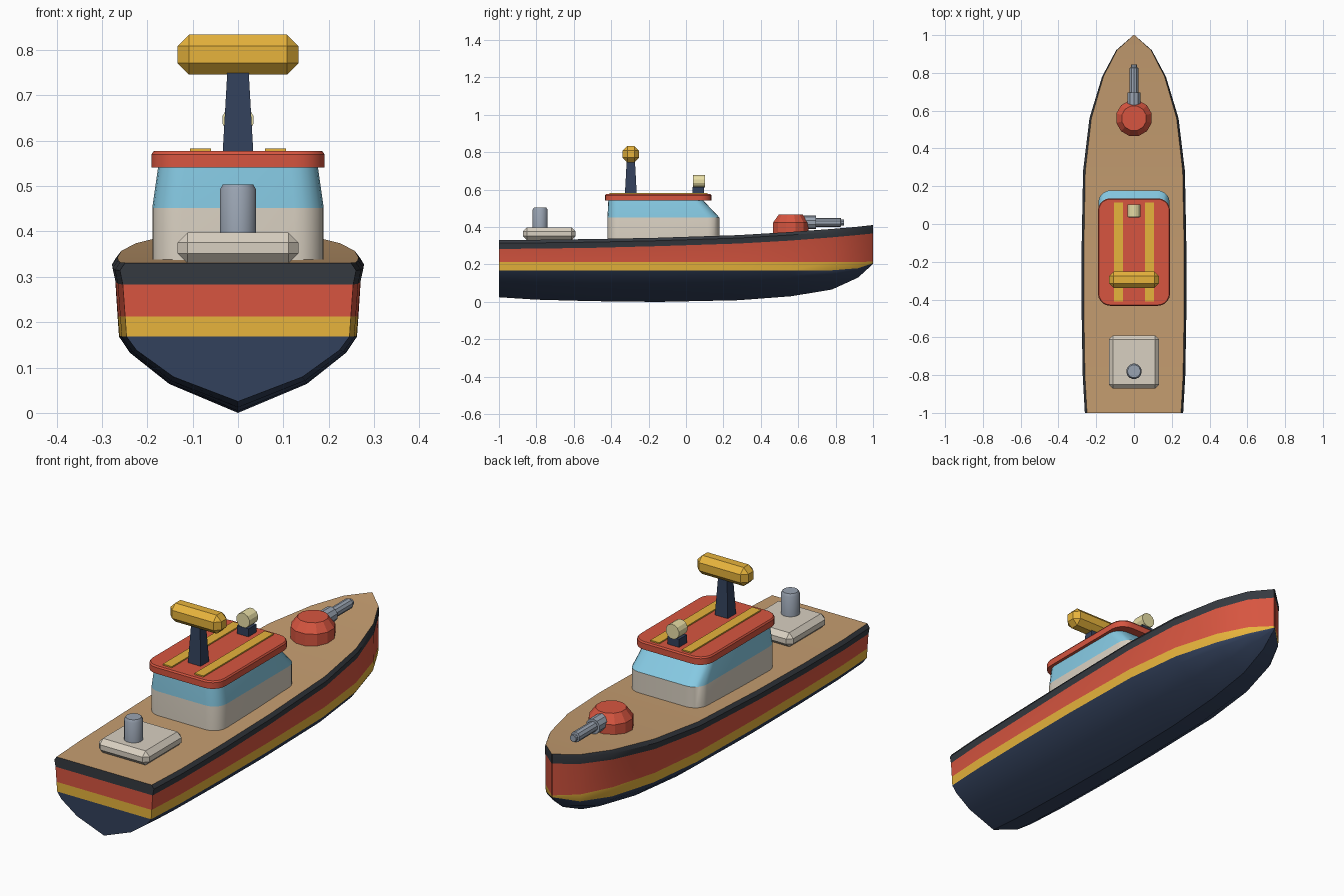
import bpy, bmesh, math
from mathutils import Matrix

if "Cube" in bpy.data.objects:
    bpy.data.objects.remove(bpy.data.objects["Cube"])


def material(name, rgb):
    m = bpy.data.materials.new(name)
    m.diffuse_color = [(c / 255) ** 2.2 for c in rgb] + [1]
    m.use_nodes = True
    m.node_tree.nodes["Principled BSDF"].inputs["Base Color"].default_value = m.diffuse_color
    return m


RED = material("red", (214, 86, 66))
YELLOW = material("yellow", (230, 178, 62))
NAVY = material("navy", (54, 67, 92))
BLACK = material("black", (56, 60, 66))
WOOD = material("wood", (196, 156, 112))
BEIGE = material("beige", (216, 207, 192))
BLUE = material("blue", (134, 202, 228))
CREAM = material("cream", (232, 222, 165))
STEEL = material("steel", (152, 162, 176))


def finish(name, bm, mats, smooth=None):
    bmesh.ops.recalc_face_normals(bm, faces=bm.faces)
    me = bpy.data.meshes.new(name)
    bm.to_mesh(me)
    bm.free()
    for m in mats:
        me.materials.append(m)
    ob = bpy.data.objects.new(name, me)
    bpy.context.collection.objects.link(ob)
    if smooth:
        me.shade_smooth()
        me.set_sharp_from_angle(angle=math.radians(smooth))
    return ob


def skin(bm, rings):
    """Join rings of points with quads; returns vertex rings and face strips."""
    vs = [[bm.verts.new(p) for p in r] for r in rings]
    n = len(vs[0])
    strips = [[bm.faces.new((a[i], a[(i + 1) % n], b[(i + 1) % n], b[i]))
               for i in range(n)] for a, b in zip(vs, vs[1:])]
    return vs, strips


def box(name, x, y, z, mat, bevel=0.0, taper=1.0):
    """Box from (min, max) ranges, with optional chamfer and narrower top."""
    bm = bmesh.new()
    bmesh.ops.create_cube(bm, size=1)
    for v in bm.verts:
        t = taper if v.co.z > 0 else 1
        v.co = [(r[0] + r[1]) / 2 + c * k * (r[1] - r[0])
                for r, c, k in zip((x, y, z), v.co, (t, t, 1))]
    if bevel:
        bmesh.ops.bevel(bm, geom=bm.edges[:], offset=bevel, segments=1, affect='EDGES')
    return finish(name, bm, [mat])


def lathe(name, profile, sides, loc, mat, along_y=False, smooth=None):
    """Closed solid of revolution from (radius, height) points."""
    bm = bmesh.new()
    rings = [[(r * math.cos(a), r * math.sin(a), h)
              for a in (2 * math.pi * (i + .5) / sides for i in range(sides))]
             for r, h in profile]
    vs, _ = skin(bm, rings)
    bm.faces.new(vs[0])
    bm.faces.new(vs[-1])
    m = Matrix.Translation(loc)
    if along_y:
        m = m @ Matrix.Rotation(-math.pi / 2, 4, 'X')
    bmesh.ops.transform(bm, matrix=m, verts=bm.verts)
    return finish(name, bm, [mat], smooth)


def rounded_loft(name, levels, mats):
    """Stack of rounded rectangles: (half width, y min, y max, radius, z)."""
    bm = bmesh.new()
    rings = []
    for w, y0, y1, r, z in levels:
        ring = []
        for k, (cx, cy) in enumerate(((w - r, y1 - r), (r - w, y1 - r),
                                      (r - w, y0 + r), (w - r, y0 + r))):
            for j in range(6):
                a = math.pi / 2 * (k + j / 5)
                ring.append((cx + r * math.cos(a), cy + r * math.sin(a), z))
        rings.append(ring)
    vs, strips = skin(bm, rings)
    for i, s in enumerate(strips):
        for f in s:
            f.material_index = min(i, len(mats) - 1)
    bm.faces.new(vs[0])
    bm.faces.new(vs[-1]).material_index = len(mats) - 1
    return finish(name, bm, mats, 30)


# Hull: y, half width, keel z, navy top, yellow top, red top, deck edge
stations = [
    (-1.0, .254, .025, .168, .213, .283, .331),
    (-.8, .265, .012, .168, .213, .285, .332),
    (-.5, .270, .004, .168, .213, .289, .336),
    (-.15, .271, .000, .168, .213, .298, .343),
    (.28, .263, .009, .168, .213, .312, .357),
    (.56, .230, .030, .168, .213, .328, .374),
    (.78, .165, .066, .169, .213, .345, .390),
    (.92, .092, .130, .180, .213, .358, .402),
    (1.0, .003, .203, .207, .216, .366, .411)]
bm = bmesh.new()
rings = []
for y, w, k, nav, yel, red, top in stations:
    half = [(0, k), (.56 * w, k + .38 * (nav - k)), (.88 * w, k + .79 * (nav - k)),
            (.968 * w, nav), (.98 * w, yel), (w, red),
            (1.025 * w, red + .65 * (top - red)), (.98 * w, top)]
    rings.append([(x, y, z) for x, z in half] + [(-x, y, z) for x, z in half[:0:-1]])
vs, strips = skin(bm, rings)
band = [0, 0, 0, 1, 2, 3, 3]
colours = band + [4] + band[::-1]
for s in strips:
    for f, c in zip(s, colours):
        f.material_index = c
# Banded transom and stem caps
for ring in (vs[0], vs[-1]):
    bm.faces.new((ring[0], ring[1], ring[-1]))
    for i in range(1, 7):
        f = bm.faces.new((ring[i], ring[i + 1], ring[-i - 1], ring[-i]))
        f.material_index = band[i]
finish("hull", bm, [NAVY, YELLOW, RED, BLACK, WOOD], 30)

# Cabin with sloped window band, and overhanging roof
rounded_loft("cabin", [(.189, -.42, .178, .065, .325), (.189, -.42, .178, .065, .452),
                       (.175, -.415, .085, .06, .55)], [BEIGE, BLUE])
rounded_loft("cabin_roof", [(.191, -.433, .136, .065, .541), (.191, -.433, .136, .065, .57),
                            (.186, -.428, .131, .06, .577)], [RED])
for side, s in (("left", -1), ("right", 1)):
    x = sorted((s * .059, s * .106))
    box("roof_stripe_" + side, x, (-.41, .115), (.57, .583), YELLOW)

# Mast and radar
box("mast", (-.034, .034), (-.327, -.263), (.57, .76), NAVY, taper=.68)
box("radar_bar", (-.133, .133), (-.339, -.251), (.746, .834), YELLOW, .025)

# Searchlight
box("searchlight_base", (-.03, .03), (.035, .095), (.57, .615), NAVY)
lathe("searchlight", [(.035, 0), (.035, .065)], 12, (0, .037, .646), CREAM, True)

# Gun turret and barrel
lathe("gun_turret", [(.097, .35), (.097, .425), (.067, .466)], 12, (0, .56, 0), RED)
lathe("gun_sleeve", [(.036, 0), (.036, .1)], 10, (0, .595, .425), STEEL, True)
lathe("gun_barrel", [(.024, 0), (.024, .145), (.016, .147), (.016, .163)], 10,
      (0, .682, .425), STEEL, True)

# Stern hatch and exhaust stack
box("stern_hatch", (-.133, .133), (-.872, -.59), (.33, .398), BEIGE, .022)
lathe("exhaust_stack", [(.041, .385), (.041, .492), (.034, .504)], 16,
      (0, -.78, 0), STEEL, smooth=30)
